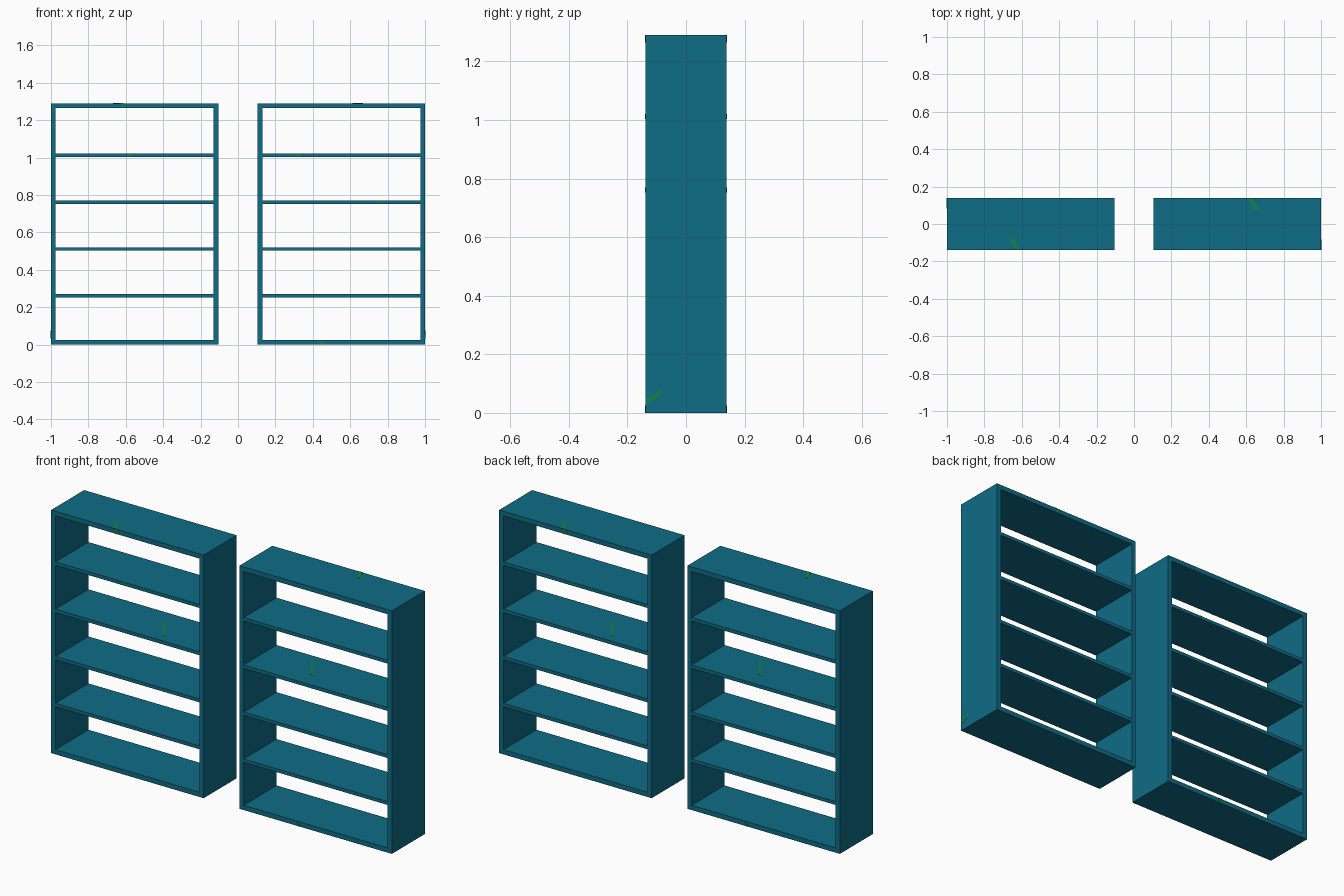
import bpy
from mathutils import Vector

if "Cube" in bpy.data.objects:
    bpy.data.objects.remove(bpy.data.objects["Cube"])

W, D, H = 0.895, 0.276, 1.29     # size of one bookcase
T, S = 0.025, 0.018              # frame and shelf thickness
CX = 0.5525                      # bookcase centre distance from the middle
SHELF_Z = (0.262, 0.511, 0.761, 1.012)


def material(name, color):
    m = bpy.data.materials.new(name)
    m.diffuse_color = (*color, 1)
    m.use_nodes = True
    m.node_tree.nodes["Principled BSDF"].inputs["Base Color"].default_value = m.diffuse_color
    return m


teal = material("teal paint", (0.0045, 0.150, 0.240))
green = material("green fleck", (0.006, 0.230, 0.065))


def make(name, verts, faces, mat):
    me = bpy.data.meshes.new(name)
    me.from_pydata([tuple(v) for v in verts], [], faces)
    me.materials.append(mat)
    ob = bpy.data.objects.new(name, me)
    bpy.context.collection.objects.link(ob)
    return ob


BOX = [(0, 1, 3, 2), (4, 6, 7, 5), (0, 4, 5, 1), (2, 3, 7, 6), (0, 2, 6, 4), (1, 5, 7, 3)]


def board(name, center, size):
    c, h = Vector(center), Vector(size) / 2
    verts = [c + Vector((h.x * i, h.y * j, h.z * k))
             for i in (-1, 1) for j in (-1, 1) for k in (-1, 1)]
    return make(name, verts, BOX, teal)


def fleck(name, a, b, width, normal):
    # thin slanted painted plate running from a to b on a face
    a, b, w, n = Vector(a), Vector(b), Vector(width) / 2, Vector(normal) * 0.0012
    quad = [a - w, a + w, b + w, b - w]
    if (quad[1] - quad[0]).cross(quad[2] - quad[0]).dot(n) < 0:
        quad.reverse()
    verts = [q - n for q in quad] + [q + n for q in quad]
    faces = [(3, 2, 1, 0), (4, 5, 6, 7)] + [(i, (i + 1) % 4, 4 + (i + 1) % 4, 4 + i) for i in range(4)]
    return make(name, verts, faces, green)


# frame and shelves, around the bookcase's own centre
parts = []
for side, s in (("outer", -1), ("inner", 1)):
    parts.append(board(side + "_side_panel", (s * (W - T) / 2, 0, H / 2), (T, D, H)))
parts.append(board("top_board", (0, 0, H - T / 2), (W - 2 * T, D, T)))
parts.append(board("base_board", (0, 0, T / 2), (W - 2 * T, D, T)))
for z in SHELF_Z:
    parts.append(board("shelf", (0, 0, z), (W - 2 * T, D, S)))

# flecks on front and back board edges: x, z, thickness, front(-1) / back(1)
for x, z, t, s in ((-0.06, H - T / 2, T, -1), (-0.03, SHELF_Z[3], S, -1),
                   (0.23, SHELF_Z[3], S, 1), (-0.21, SHELF_Z[2], S, 1), (0.11, T / 2, T, 1)):
    parts.append(fleck("edge_fleck", (x - 0.008, s * D / 2, z - t / 2), (x + 0.008, s * D / 2, z + t / 2),
                       (0.018, 0, 0), (0, s, 0)))

# flecks on the top, a shelf and the outer side
parts.append(fleck("top_fleck", (-0.07, -D / 2, H), (-0.105, -0.075, H), (0.022, 0, 0), (0, 0, 1)))
zs = SHELF_Z[2] + S / 2
parts.append(fleck("shelf_fleck", (0.18, -0.085, zs), (0.088, 0.045, zs), (0.015, 0, 0), (0, 0, 1)))
parts.append(fleck("side_fleck", (-W / 2, D / 2, 0.04), (-W / 2, 0.083, 0.068), (0, 0, 0.017), (-1, 0, 0)))

# left bookcase, and a copy turned half round for the right one
for ob in parts:
    ob.location.x = -CX
    twin = ob.copy()
    twin.name = "right_" + ob.name
    ob.name = "left_" + ob.name
    twin.location.x = CX
    twin.rotation_euler.z = 3.14159265
    bpy.context.collection.objects.link(twin)
